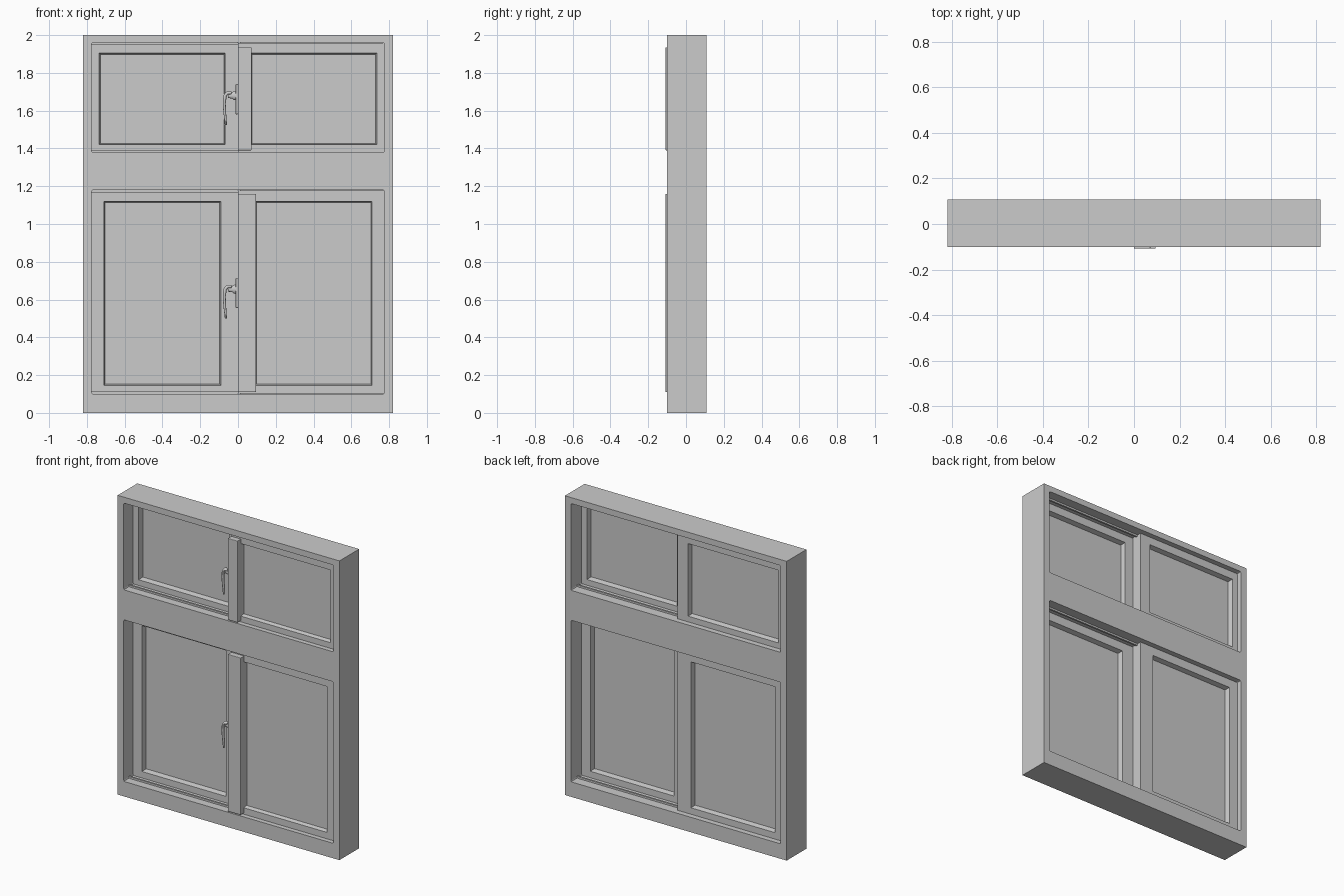
import bpy, bmesh, math
from mathutils import Vector

if "Cube" in bpy.data.objects:
    bpy.data.objects.remove(bpy.data.objects["Cube"])

Y0, Y1 = -0.10, 0.108          # front and back of the outer frame


def finish(name, bm, bevel=0.0):
    bmesh.ops.recalc_face_normals(bm, faces=bm.faces)
    me = bpy.data.meshes.new(name)
    bm.to_mesh(me)
    bm.free()
    ob = bpy.data.objects.new(name, me)
    bpy.context.collection.objects.link(ob)
    if bevel:
        m = ob.modifiers.new("edge_round", 'BEVEL')
        m.width, m.segments, m.limit_method = bevel, 2, 'ANGLE'
    return ob


def box(name, x, y, z, bevel=0.0):
    bm = bmesh.new()
    bmesh.ops.create_cube(bm, size=1)
    for v in bm.verts:
        v.co = Vector([(a + b) / 2 + c * (b - a) for c, (a, b) in zip(v.co, (x, y, z))])
    return finish(name, bm, bevel)


def sweep(name, rings, closed=False):
    """Skin a list of point rings; cap the ends unless closed."""
    bm = bmesh.new()
    rs = [[bm.verts.new(p) for p in r] for r in rings]
    n = len(rs[0])
    pairs = list(zip(rs, rs[1:] + rs[:1])) if closed else list(zip(rs, rs[1:]))
    for a, b in pairs:
        for i in range(n):
            j = (i + 1) % n
            bm.faces.new((a[i], a[j], b[j], b[i]))
    if not closed:
        bm.faces.new(rs[0])
        bm.faces.new(rs[-1])
    return finish(name, bm)


def rect(x0, x1, z0, z1, y, inset=0.0):
    i = inset
    return [(x0 + i, y, z0 + i), (x1 - i, y, z0 + i), (x1 - i, y, z1 - i), (x0 + i, y, z1 - i)]


def sash(name, outer, glass, y0, y1, yg):
    # Sash border with a tapered glazing bead, plus its pane
    sweep(name + "_border", [rect(*outer, y0), rect(*glass, y0), rect(*glass, yg, 0.008),
                             rect(*glass, y1), rect(*outer, y1)], closed=True)
    x0, x1, z0, z1 = glass
    box(name + "_pane", (x0, x1), (yg - 0.004, yg + 0.004), (z0, z1))


def handle(name, zc):
    yc = -0.055
    # Back plate on the side of the meeting stile
    box(name + "_plate", (-0.013, 0.001), (yc - 0.016, yc + 0.016), (zc - 0.08, zc + 0.08), 0.005)
    # Round boss and spindle
    prof = [(-0.008, .026), (-0.024, .022), (-0.03, .016), (-0.052, .013)]
    boss = sweep(name + "_boss", [[(x, yc + 0.6 * r * math.cos(a * math.tau / 16),
                                    zc + 0.02 + r * math.sin(a * math.tau / 16))
                                   for a in range(16)] for x, r in prof])
    # Curved, tapered lever hanging down
    path = [(-0.035, .034, .012), (-0.055, .034, .014), (-0.068, .02, .013),
            (-0.073, -.02, .011), (-0.07, -.07, .010), (-0.064, -.135, .008)]
    rings = []
    for i, (x, z, r) in enumerate(path):
        p, q = path[max(i - 1, 0)], path[min(i + 1, len(path) - 1)]
        t = Vector((q[0] - p[0], 0, q[1] - p[1])).normalized()
        side = Vector((t.z, 0, -t.x))
        rings.append([Vector((x, yc, zc + z)) + side * r * 0.7 * math.cos(a * math.tau / 12)
                      + Vector((0, 1, 0)) * r * 1.1 * math.sin(a * math.tau / 12)
                      for a in range(12)])
    lever = sweep(name + "_lever", rings)
    for ob in (boss, lever):
        for p in ob.data.polygons:
            p.use_smooth = len(p.vertices) == 4


# Outer frame with two softly cornered openings
frame = box("outer_frame", (-0.82, 0.82), (Y0, Y1), (0, 2))
openings = {"lower": (0.10, 1.18), "upper": (1.38, 1.96)}
for key, (z0, z1) in openings.items():
    cutter = box(key + "_cutter", (-0.775, 0.775), (-0.3, 0.3), (z0, z1), 0.008)
    cutter.hide_render = True
    cutter.hide_viewport = True
    cutter.display_type = 'WIRE'
    m = frame.modifiers.new(key + "_opening", 'BOOLEAN')
    m.object, m.operation, m.solver = cutter, 'DIFFERENCE', 'EXACT'

# Each row: glass limits, meeting stile and handle height
rows = {"lower": dict(gx=(0.09, 0.71), gz=(0.145, 1.12), stile=(0.095, 0.11, 1.16), hz=0.635),
        "upper": dict(gx=(0.068, 0.735), gz=(1.42, 1.905), stile=(0.072, 1.39, 1.935), hz=1.66)}
for key, r in rows.items():
    z0, z1 = openings[key]
    (a, b), gz = r["gx"], r["gz"]
    # Left sash slides in the back track, right sash in the front track
    sash(key + "_left_sash", (-0.778, 0.01, z0 + .002, z1 - .002), (-b, -a, *gz), 0.0, 0.075, 0.038)
    sash(key + "_right_sash", (0.0, 0.778, z0 + .002, z1 - .002), (a, b, *gz), -0.072, -0.004, -0.042)
    # Projecting meeting stile
    w, s0, s1 = r["stile"]
    box(key + "_meeting_stile", (0, w), (-0.108, -0.03), (s0, s1), 0.003)
    # Sliding tracks along sill and head
    for n, y, x in (("front", -0.04, (-0.775, 0.0)), ("back", 0.038, (0.01, 0.775))):
        box(f"{key}_{n}_sill_track", x, (y - .006, y + .006), (z0 - .002, z0 + .012))
        box(f"{key}_{n}_head_track", x, (y - .006, y + .006), (z1 - .012, z1 + .002))
    handle(key + "_handle", r["hz"])
